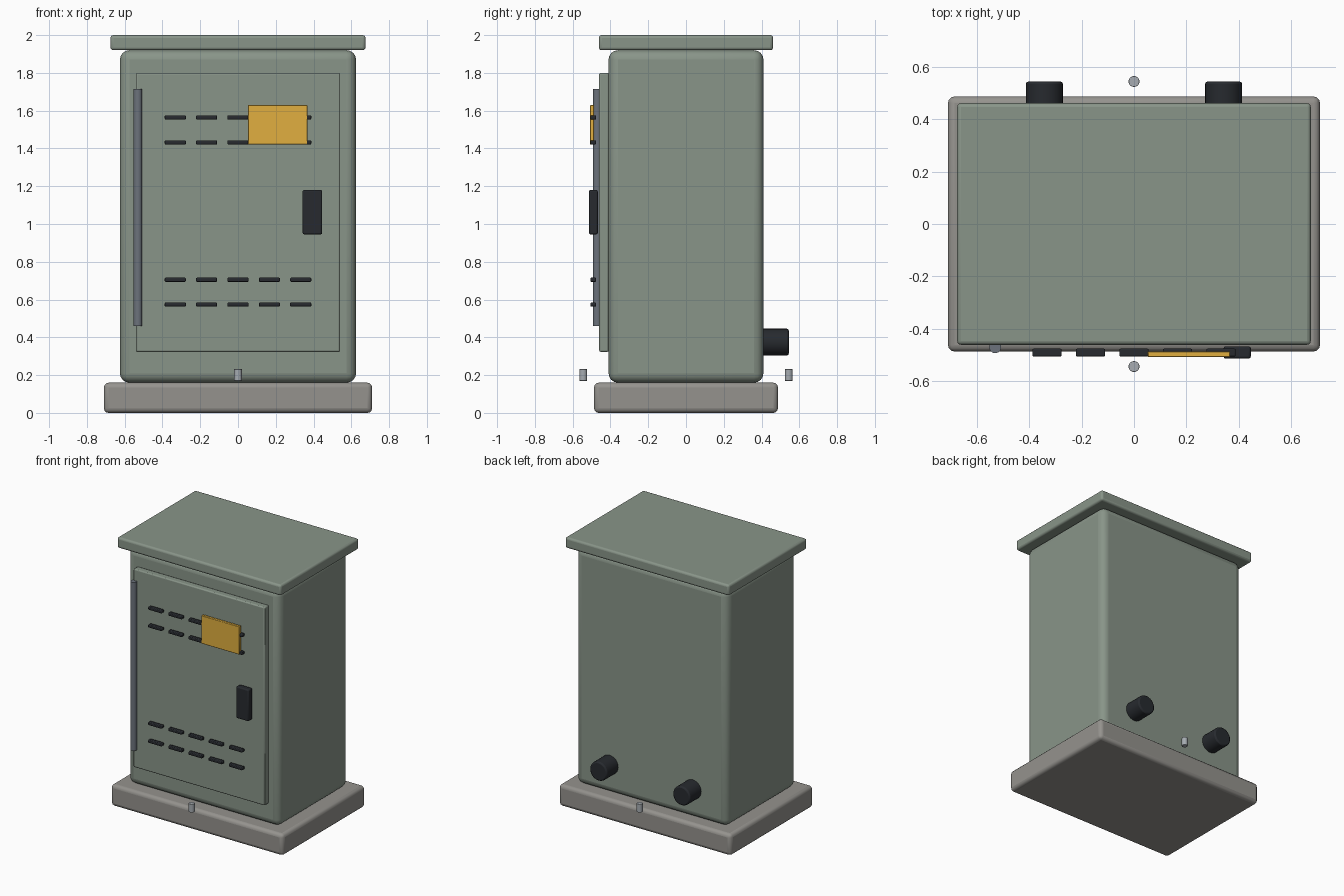
import bpy
from math import pi, radians

if "Cube" in bpy.data.objects:
    bpy.data.objects.remove(bpy.data.objects["Cube"])


def material(name, rgb):
    m = bpy.data.materials.new(name)
    m.diffuse_color = (*rgb, 1)
    m.use_nodes = True
    m.node_tree.nodes["Principled BSDF"].inputs["Base Color"].default_value = m.diffuse_color
    return m


GREEN = material("green_paint", (0.25, 0.30, 0.25))
CONCRETE = material("concrete", (0.30, 0.29, 0.27))
BLACK = material("black_rubber", (0.02, 0.023, 0.028))
STEEL = material("dark_steel", (0.15, 0.17, 0.20))
ZINC = material("zinc", (0.38, 0.41, 0.44))
YELLOW = material("yellow_plate", (0.75, 0.43, 0.05))


def finish(obj, name, mat, bevel, segments):
    obj.name = obj.data.name = name
    obj.data.materials.append(mat)
    bpy.ops.object.transform_apply(location=False, rotation=True, scale=True)
    if bevel:
        mod = obj.modifiers.new("rounded_edges", 'BEVEL')
        mod.width, mod.segments = bevel, segments
        mod.limit_method, mod.angle_limit = 'ANGLE', radians(40)
    bpy.ops.object.shade_smooth_by_angle(angle=radians(35))
    return obj


def box(name, x, y, z, mat, bevel=0.0, segments=3):
    """Rounded box from (min, max) extents on each axis."""
    ext = (x, y, z)
    bpy.ops.mesh.primitive_cube_add(size=1, location=[(a + b) / 2 for a, b in ext])
    obj = bpy.context.object
    obj.scale = [b - a for a, b in ext]
    return finish(obj, name, mat, bevel, segments)


def cylinder(name, centre, radius, length, mat, along_y=False, bevel=0.0, sides=24):
    bpy.ops.mesh.primitive_cylinder_add(
        vertices=sides, radius=radius, depth=length, location=centre,
        rotation=(pi / 2 if along_y else 0, 0, 0))
    return finish(bpy.context.object, name, mat, bevel, 2)


# Plinth, cabinet body and overhanging roof
box("plinth", (-0.71, 0.71), (-0.487, 0.487), (0, 0.16), CONCRETE, 0.025)
box("cabinet_body", (-0.625, 0.625), (-0.41, 0.41), (0.16, 1.92), GREEN, 0.05, 4)
box("roof", (-0.675, 0.675), (-0.461, 0.461), (1.92, 2.0), GREEN, 0.015)

# Door with its hinge rod, handle and warning plate
box("door", (-0.541, 0.541), (-0.46, -0.409), (0.323, 1.80), GREEN, 0.008, 2)
cylinder("hinge_rod", (-0.53, -0.47, 1.088), 0.023, 1.254, STEEL)
box("door_handle", (0.342, 0.446), (-0.514, -0.467), (0.945, 1.18), BLACK, 0.008, 2)
box("warning_plate", (0.052, 0.367), (-0.508, -0.486), (1.42, 1.63), YELLOW, 0.003, 1)

# Rows of ventilation slots
for row, z in enumerate((0.573, 0.705, 1.432, 1.564)):
    for col in range(5):
        x = (col - 2) * 0.166
        box(f"vent_slot_{row}_{col}", (x - 0.056, x + 0.056), (-0.506, -0.476),
            (z - 0.011, z + 0.011), BLACK, 0.005, 2)

# Cable glands at the back
for side, sx in (("left", -1), ("right", 1)):
    cylinder(f"cable_gland_{side}", (sx * 0.342, 0.472, 0.375), 0.071, 0.144,
             BLACK, along_y=True, bevel=0.01)

# Anchor bolts, front and back
for side, sy in (("front", -1), ("back", 1)):
    cylinder(f"anchor_bolt_{side}", (0, sy * 0.544, 0.201), 0.021, 0.062, ZINC,
             bevel=0.002, sides=16)
